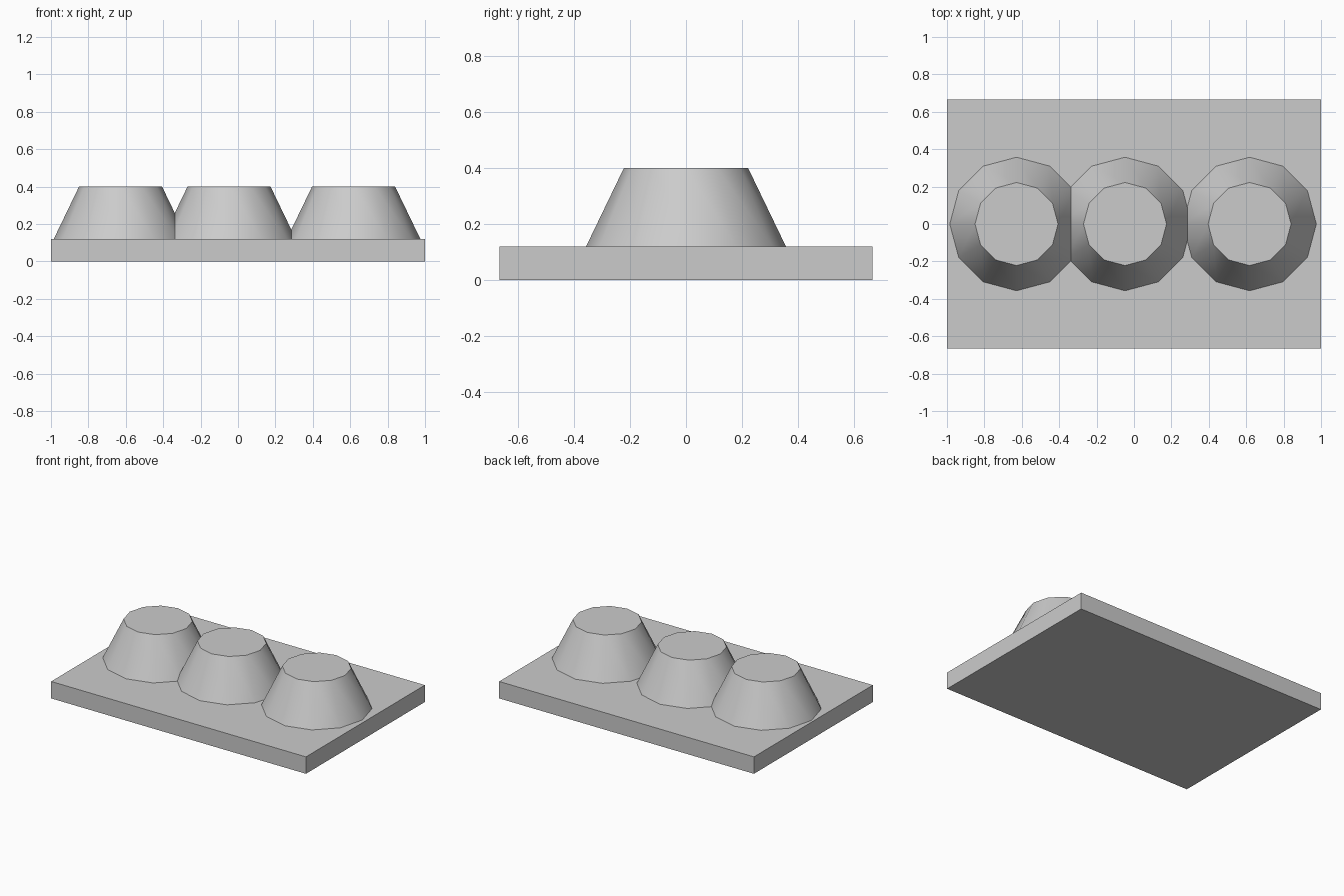
import bpy
import math

cube = bpy.data.objects.get("Cube")
if cube:
    bpy.data.objects.remove(cube, do_unlink=True)

# Single grey material
GREY = (0.6, 0.6, 0.6, 1.0)
grey = bpy.data.materials.new("light_grey")
grey.use_nodes = True
grey.diffuse_color = GREY
grey.node_tree.nodes["Principled BSDF"].inputs["Base Color"].default_value = GREY

PLATE_TOP = 0.12
PEG_TOP = 0.4


def finish(name):
    obj = bpy.context.object
    obj.name = name
    obj.data.materials.append(grey)
    return obj


# Base plate
bpy.ops.mesh.primitive_cube_add(size=1, location=(0, 0, PLATE_TOP / 2))
plate = finish("base_plate")
plate.scale = (2, 1.333, PLATE_TOP)
bpy.ops.object.transform_apply(location=False, rotation=False, scale=True)

# Row of tapered twelve-sided pegs
for name, x in (("right_peg", -0.628), ("middle_peg", -0.048), ("left_peg", 0.618)):
    bpy.ops.mesh.primitive_cone_add(
        vertices=12, radius1=0.357, radius2=0.222, depth=PEG_TOP - PLATE_TOP,
        location=(x, 0, (PEG_TOP + PLATE_TOP) / 2))
    finish(name)
    bpy.ops.object.shade_smooth_by_angle(angle=math.radians(40))
